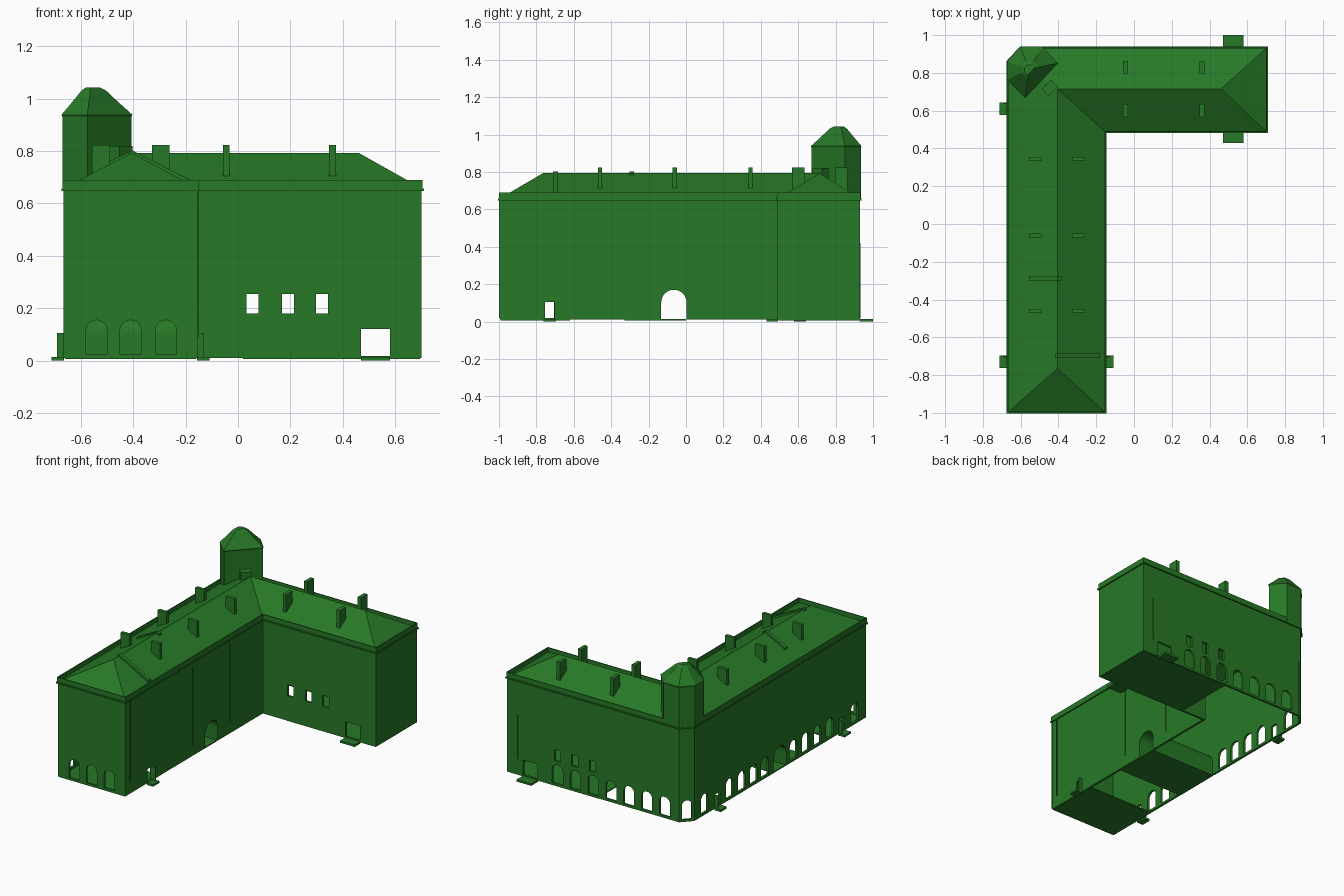
import bpy, bmesh, math
from mathutils import Vector

if "Cube" in bpy.data.objects:
    bpy.data.objects.remove(bpy.data.objects["Cube"])

green = bpy.data.materials.new("green")
green.diffuse_color = (0.02, 0.19, 0.02, 1)
green.use_nodes = True
green.node_tree.nodes["Principled BSDF"].inputs["Base Color"].default_value = green.diffuse_color


def make(name, build, helper=False):
    bm = bmesh.new()
    build(bm)
    bmesh.ops.recalc_face_normals(bm, faces=bm.faces)
    me = bpy.data.meshes.new(name)
    bm.to_mesh(me)
    bm.free()
    ob = bpy.data.objects.new(name, me)
    bpy.context.collection.objects.link(ob)
    me.materials.append(green)
    if helper:
        ob.hide_render = True
        ob.hide_set(True)
    return ob


def prism(bm, pts, offset):
    """Closed solid: a 3D polygon swept along an offset."""
    off = Vector(offset)
    a = [bm.verts.new(p) for p in pts]
    b = [bm.verts.new(Vector(p) + off) for p in pts]
    bm.faces.new(a)
    bm.faces.new(b[::-1])
    for i in range(len(a)):
        j = (i + 1) % len(a)
        bm.faces.new((a[i], b[i], b[j], a[j]))


def box(bm, x0, x1, y0, y1, z0, z1):
    prism(bm, [(x0, y0, z0), (x1, y0, z0), (x1, y1, z0), (x0, y1, z0)], (0, 0, z1 - z0))


def boxes(name, *dims):
    return make(name, lambda bm: [box(bm, *d) for d in dims])


# L-shaped footprint with one chamfered corner, grown by d
def footprint(d=0):
    k = d * 0.41
    return [(-.665 - d, -.995 - d), (-.155 + d, -.995 - d), (-.155 + d, .49 - d), (.70 + d, .49 - d),
            (.70 + d, .93 + d), (-.60 - k, .93 + d), (-.665 - d, .86 + k)]


def ring(name, d_out, d_in, z0, z1):
    def build(bm):
        o, i = footprint(d_out), footprint(d_in)
        loops = [[bm.verts.new((x, y, z)) for x, y in p] for p, z in ((o, z0), (o, z1), (i, z1), (i, z0))]
        for k in range(4):
            p, q = loops[k], loops[(k + 1) % 4]
            for n in range(7):
                m = (n + 1) % 7
                bm.faces.new((p[n], p[m], q[m], q[n]))
    return make(name, build)


def arch(w, z0, z1, n=10):
    """Round-topped outline as (along, z) points."""
    r = w / 2
    return [(-r, z0), (r, z0)] + [(r * math.cos(math.pi * i / n), z1 - r + r * math.sin(math.pi * i / n))
                                  for i in range(n + 1)]


def opening(bm, x, y, along, shape):
    """Cutter through a wall at x, y; along is the wall direction."""
    a = Vector((*along, 0)).normalized()
    n = Vector((-a.y, a.x, 0)) * 0.03
    prism(bm, [Vector((x, y, 0)) + a * s + Vector((0, 0, z)) - n for s, z in shape], n * 2)


def rect(w, z0, z1):
    return [(-w / 2, z0), (w / 2, z0), (w / 2, z1), (-w / 2, z1)]


# Walls with their openings
walls = ring("walls", 0, -0.015, 0.01, 0.655)
X, Y = (1, 0), (0, 1)


def cut(bm):
    window = arch(.08, .025, .155)
    for x in (-.54, -.41, -.275):
        opening(bm, x, -.99, X, window)
    for i in range(7):
        opening(bm, .32 - .135 * i, .925, X, window)
    for y in (.75, .48, .35, .22, .10, -.21, -.34, -.47, -.60, -.87):
        opening(bm, -.66, y, Y, window)
    opening(bm, -.63, .892, (.065, .07), arch(.06, .025, .155))
    for y in (.49, .93):
        opening(bm, .525, y, X, rect(.11, .018, .12))
        for x in (.055, .19, .32):
            opening(bm, x, y, X, rect(.046, .18, .255))
    for x in (-.155, -.665):
        opening(bm, x, -.065, Y, arch(.135, 0, .17, 16))
        opening(bm, x, -.73, Y, rect(.05, .018, .105))
    opening(bm, -.665, .61, Y, rect(.05, .018, .105))


cutter = make("opening_cutter", cut, True)
mod = walls.modifiers.new("openings", 'BOOLEAN')
mod.object = cutter
mod.solver = 'EXACT'

# Thin parapet and cornice lip around the top
ring("parapet", 0.004, -0.002, 0.655, 0.69)
ring("cornice", 0.009, -0.001, 0.648, 0.657)


# Vaulted passage through the long wing
def tunnel(bm):
    prof = arch(.135, .01, .17, 16)[1:] + [(-.0675, .01)]
    rows = [[bm.verts.new((x, -.065 + s, z)) for s, z in prof[:-1] + prof[-1:]] for x in (-.66, -.16)]
    for i in range(len(prof) - 2):
        bm.faces.new((rows[0][i], rows[0][i + 1], rows[1][i + 1], rows[1][i]))
    last = len(prof) - 2
    bm.faces.new((rows[0][last], rows[0][last + 1], rows[1][last + 1], rows[1][last]))
    bmesh.ops.remove_doubles(bm, verts=bm.verts, dist=1e-4)


make("passage_vault", tunnel)

# Ground floor slabs
boxes("floors", (.02, .695, .495, .925, .006, .014), (-.66, -.16, -.99, -.62, .006, .014),
      (-.66, -.16, -.33, -.0, .006, .014))


# Hipped roof
def roof(bm):
    e = [bm.verts.new((x, y, .657)) for x, y in footprint(.002)]
    r1, r2, r3 = [bm.verts.new(p) for p in ((-.405, -.765, .793), (-.405, .715, .793), (.46, .715, .793))]
    A, B, C, D, E, F, G = e
    for f in ((A, B, r1), (B, C, r2, r1), (C, D, r3, r2), (D, E, r3), (E, F, r2, r3), (F, G, r2), (G, A, r1, r2)):
        bm.faces.new(f)


make("roof", roof)

# Chimneys on both slopes of each wing
long_wing = [(x - .034, x + .034, y - .011, y + .011, .69, .823)
             for x in (-.523, -.295) for y in (-.46, -.06, .345)]
short_wing = [(x - .013, x + .013, y - .034, y + .034, .70, .823)
              for x in (-.045, .36) for y in (.60, .83)]
boxes("chimneys", *long_wing, *short_wing)


# Raised strips running down the roof
def strips(bm):
    for y, xa, xb in ((-.29, -.555, -.385), (-.697, -.415, -.18)):
        xs = [xa, -.405, xb]
        zs = [.793 - .51 * abs(x + .405) for x in xs]
        top = [(x, y - .013, z + .010) for x, z in zip(xs, zs)]
        low = [(x, y - .013, z - .01) for x, z in zip(xs, zs)]
        prism(bm, top + low[::-1], (0, .026, 0))


make("roof_strips", strips)

# Corner tower with bell-shaped cap
plan = [(-.67, .765), (-.67, .86), (-.60, .935), (-.485, .935), (-.407, .85), (-.575, .672)]
make("tower", lambda bm: prism(bm, [(x, y, .655) for x, y in plan], (0, 0, .28)))


def cap(bm):
    c = Vector((-.557, .82))
    rows = []
    for s, z in ((1.0, .93), (1.03, .938), (.68, .985), (.36, 1.03), (.2, 1.043)):
        rows.append([bm.verts.new((*(c + (Vector(p) - c) * s), z)) for p in plan])
    for p, q in zip(rows, rows[1:]):
        for i in range(6):
            j = (i + 1) % 6
            bm.faces.new((p[i], p[j], q[j], q[i]))
    bm.faces.new(rows[-1])
    bm.faces.new(rows[0][::-1])


make("tower_cap", cap)

# Small entry block between tower and roof
block = boxes("tower_entry", (-.035, .035, -.026, .026, .74, .82))
block.location = (-.445, .72, 0)
block.rotation_euler.z = math.radians(45)

# Doorsteps and open door leaves
boxes("doorsteps", (-.712, -.664, -.762, -.695, 0, .014), (-.712, -.664, .577, .642, 0, .014),
      (-.156, -.108, -.762, -.695, 0, .014), (.47, .58, .43, .492, 0, .014), (.47, .58, .928, 1, 0, .014))
boxes("door_leaves", (-.69, -.664, -.706, -.70, .01, .105), (-.69, -.664, .636, .642, .01, .105),
      (-.156, -.13, -.706, -.70, .01, .105))

# Downpipes
boxes("downpipes", (-.157, -.151, -.272, -.267, .09, .62), (-.157, -.151, .128, .133, .09, .62),
      (-.157, -.149, -.947, -.942, .09, .65), (.618, .623, .928, .934, .12, .42),
      (-.592, -.587, .928, .934, .02, .4), (-.158, -.152, -.999, -.993, .02, .65))
